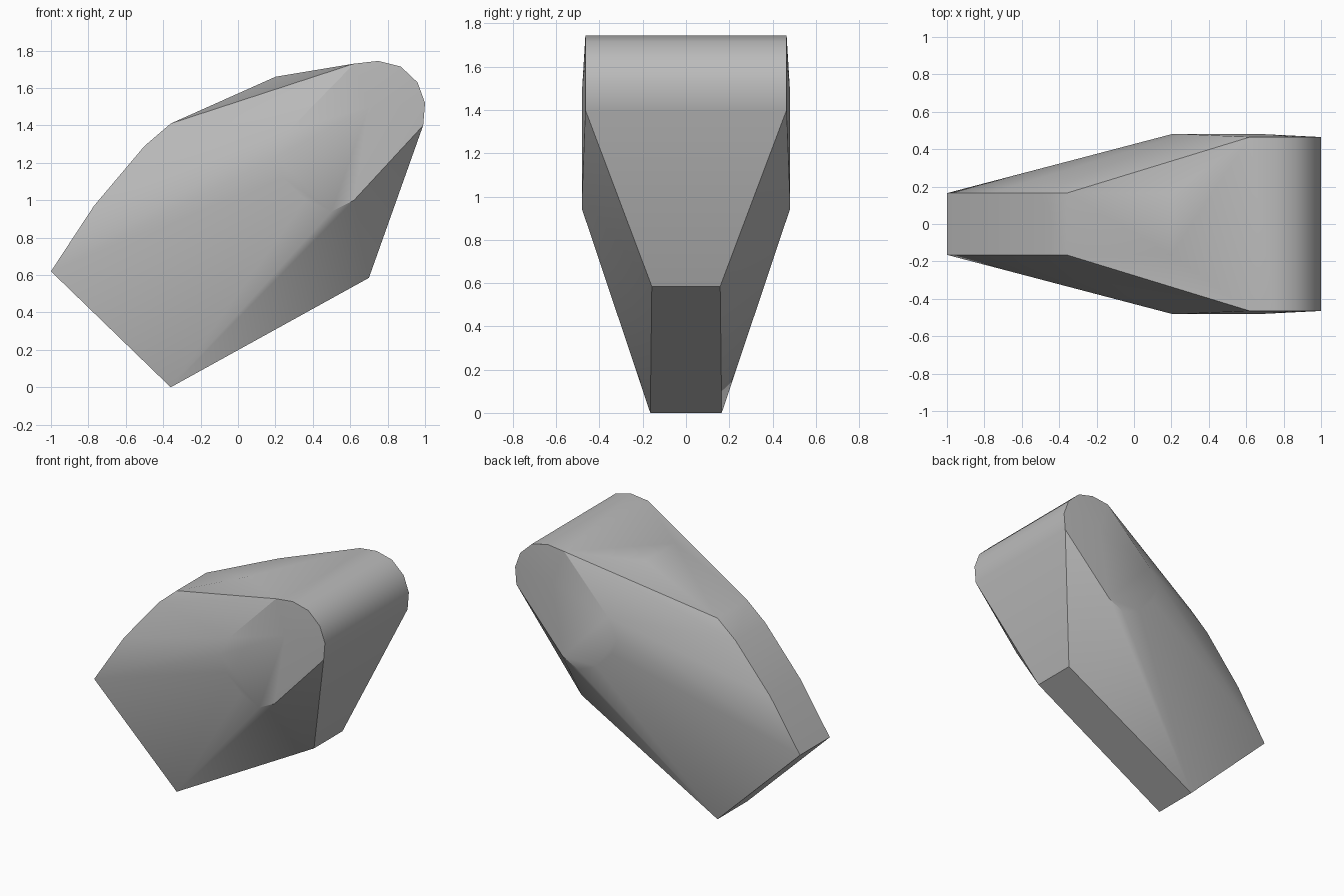
import bpy
import bmesh
import math

cube = bpy.data.objects.get("Cube")
if cube:
    bpy.data.objects.remove(cube, do_unlink=True)

grey = bpy.data.materials.new("plain grey")
grey.use_nodes = True
colour = (0.5, 0.5, 0.5, 1)
grey.diffuse_color = colour
grey.node_tree.nodes["Principled BSDF"].inputs["Base Color"].default_value = colour

# Side profiles (x, z), each with its half width
sections = [
    # narrow spine, from the lower tip round the back to the top
    (0.165, [(-0.36, 0), (-1, 0.62), (-0.77, 0.97), (-0.5, 1.29),
             (-0.36, 1.41), (0.2, 1.66)]),
    # narrow front corner of the underside
    (0.158, [(0.7, 0.585)]),
    # rounded wide nose
    (0.465, [(0.62, 1.73), (0.75, 1.745), (0.87, 1.715), (0.96, 1.63),
             (1, 1.52), (0.99, 1.4)]),
    # broad flat cheek
    (0.48, [(0.62, 1.0), (0.5, 0.94), (0.36, 1.0), (0.24, 1.12),
            (0.2, 1.23), (0.27, 1.37), (0.7, 1.5)]),
]

# Skin the mirrored profiles into one wedge-shaped body
bm = bmesh.new()
for half_width, profile in sections:
    for x, z in profile:
        for side in (-1, 1):
            bm.verts.new((x, side * half_width, z))
hull = bmesh.ops.convex_hull(bm, input=bm.verts[:])
loose = [v for v in bm.verts if not v.link_faces]
bmesh.ops.delete(bm, geom=loose, context='VERTS')
bmesh.ops.dissolve_limit(bm, angle_limit=math.radians(0.5),
                         verts=bm.verts[:], edges=bm.edges[:])
bmesh.ops.recalc_face_normals(bm, faces=bm.faces[:])

mesh = bpy.data.meshes.new("wedge_body")
bm.to_mesh(mesh)
bm.free()
mesh.materials.append(grey)
body = bpy.data.objects.new("wedge_body", mesh)
bpy.context.collection.objects.link(body)

# Soft shading with crisp main ridges
bpy.ops.object.select_all(action='DESELECT')
body.select_set(True)
bpy.context.view_layer.objects.active = body
bpy.ops.object.shade_smooth_by_angle(angle=math.radians(30))
